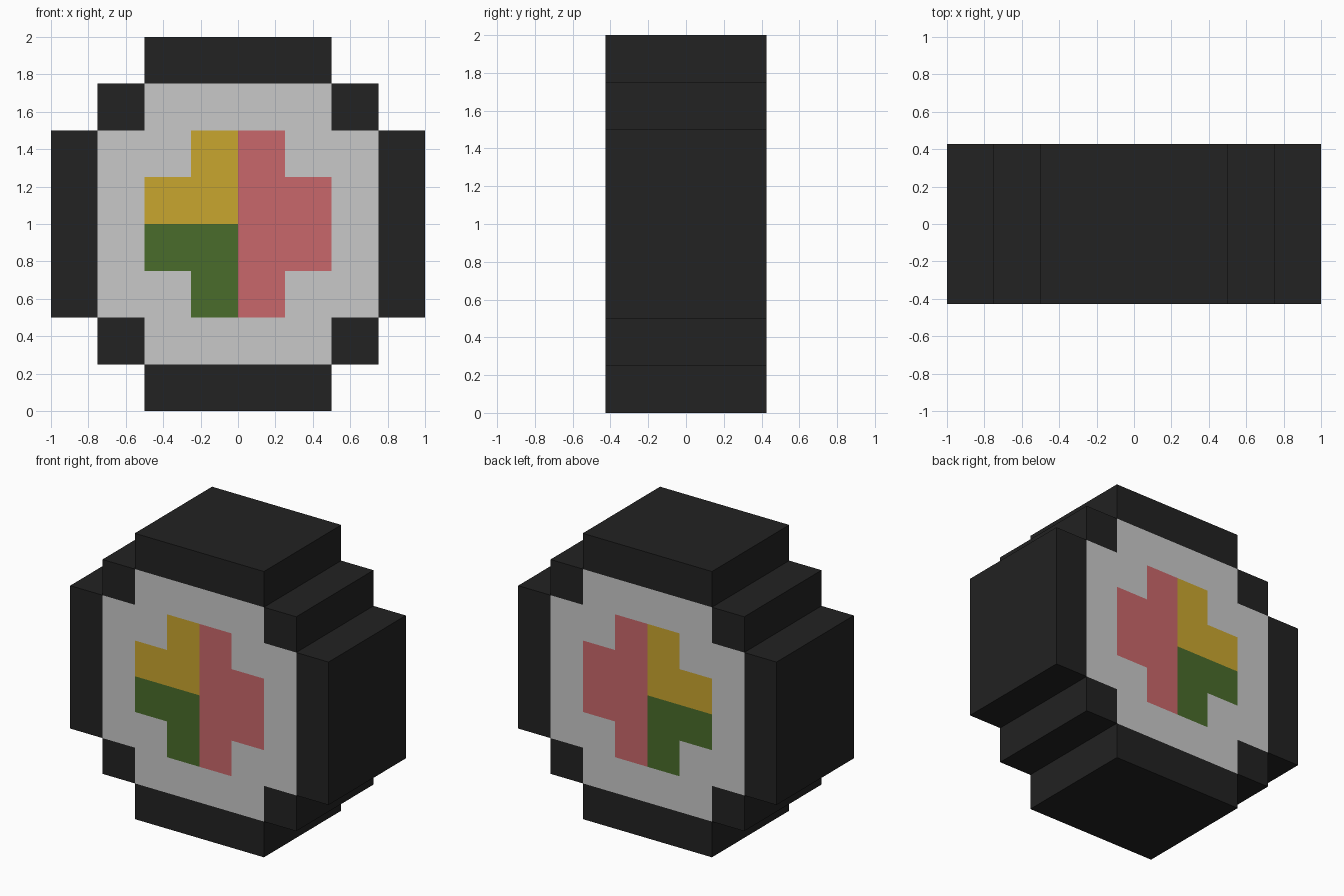
import bpy, bmesh
from mathutils import Vector

if "Cube" in bpy.data.objects:
    bpy.data.objects.remove(bpy.data.objects["Cube"])

DEPTH = 0.427   # half thickness along y


def material(name, rgb):
    m = bpy.data.materials.new(name)
    m.diffuse_color = (*rgb, 1.0)
    m.use_nodes = True
    m.node_tree.nodes["Principled BSDF"].inputs["Base Color"].default_value = m.diffuse_color
    return m


black = material("seaweed black", (0.016, 0.016, 0.016))
white = material("rice white", (0.584, 0.584, 0.584))
gold = material("egg gold", (0.584, 0.381, 0.028))
green = material("cucumber green", (0.067, 0.150, 0.024))
red = material("salmon red", (0.584, 0.136, 0.145))


def prism(name, profile, mat, mirror=False):
    """Extrude an x/z outline through the full depth."""
    bm = bmesh.new()
    face = bm.faces.new([bm.verts.new((x, -DEPTH, z)) for x, z in profile])
    ext = bmesh.ops.extrude_face_region(bm, geom=[face], use_keep_orig=True)
    moved = [g for g in ext["geom"] if isinstance(g, bmesh.types.BMVert)]
    bmesh.ops.translate(bm, vec=Vector((0, 2 * DEPTH, 0)), verts=moved)
    bmesh.ops.recalc_face_normals(bm, faces=bm.faces)
    if mirror:  # open the seam so the two halves weld together
        seam = [f for f in bm.faces if all(abs(v.co.x) < 1e-5 for v in f.verts)]
        bmesh.ops.delete(bm, geom=seam, context='FACES')
    mesh = bpy.data.meshes.new(name)
    bm.to_mesh(mesh)
    bm.free()
    mesh.materials.append(mat)
    obj = bpy.data.objects.new(name, mesh)
    bpy.context.collection.objects.link(obj)
    if mirror:
        obj.modifiers.new("Mirror", 'MIRROR')
    return obj


def bar(name, x0, x1, z0, z1, mat):
    return prism(name, [(x0, z0), (x1, z0), (x1, z1), (x0, z1)], mat)


# Seaweed wrapper: top and bottom bars, side bars and stepped corners
bar("wrapper_bottom", -0.5, 0.5, 0.0, 0.25, black)
bar("wrapper_top", -0.5, 0.5, 1.75, 2.0, black)
for side, s in (("left", -1), ("right", 1)):
    x = sorted((s * 0.75, s * 1.0))
    bar(f"wrapper_{side}", *x, 0.5, 1.5, black)
    c = sorted((s * 0.5, s * 0.75))
    bar(f"wrapper_corner_{side}_lower", *c, 0.25, 0.5, black)
    bar(f"wrapper_corner_{side}_upper", *c, 1.5, 1.75, black)

# One stepped quarter of the filling cross, relative to the centre (0, 1)
quarter = [(0, 0.5), (0.25, 0.5), (0.25, 0.25), (0.5, 0.25)]
upper = [(x, 1 + z) for x, z in quarter]
lower = [(x, 1 - z) for x, z in quarter]

# Rice: right half outline with the filling cut out, mirrored over x
rice_outer = [(0, 0.25), (0.5, 0.25), (0.5, 0.5), (0.75, 0.5),
              (0.75, 1.5), (0.5, 1.5), (0.5, 1.75), (0, 1.75)]
prism("rice", rice_outer + upper + lower[::-1], white, mirror=True)

# Fillings: salmon half, egg and cucumber quarters
prism("salmon", upper + lower[::-1], red)
prism("egg", [(-x, z) for x, z in upper] + [(-0.5, 1), (0, 1)], gold)
prism("cucumber", [(-x, z) for x, z in lower] + [(-0.5, 1), (0, 1)], green)
